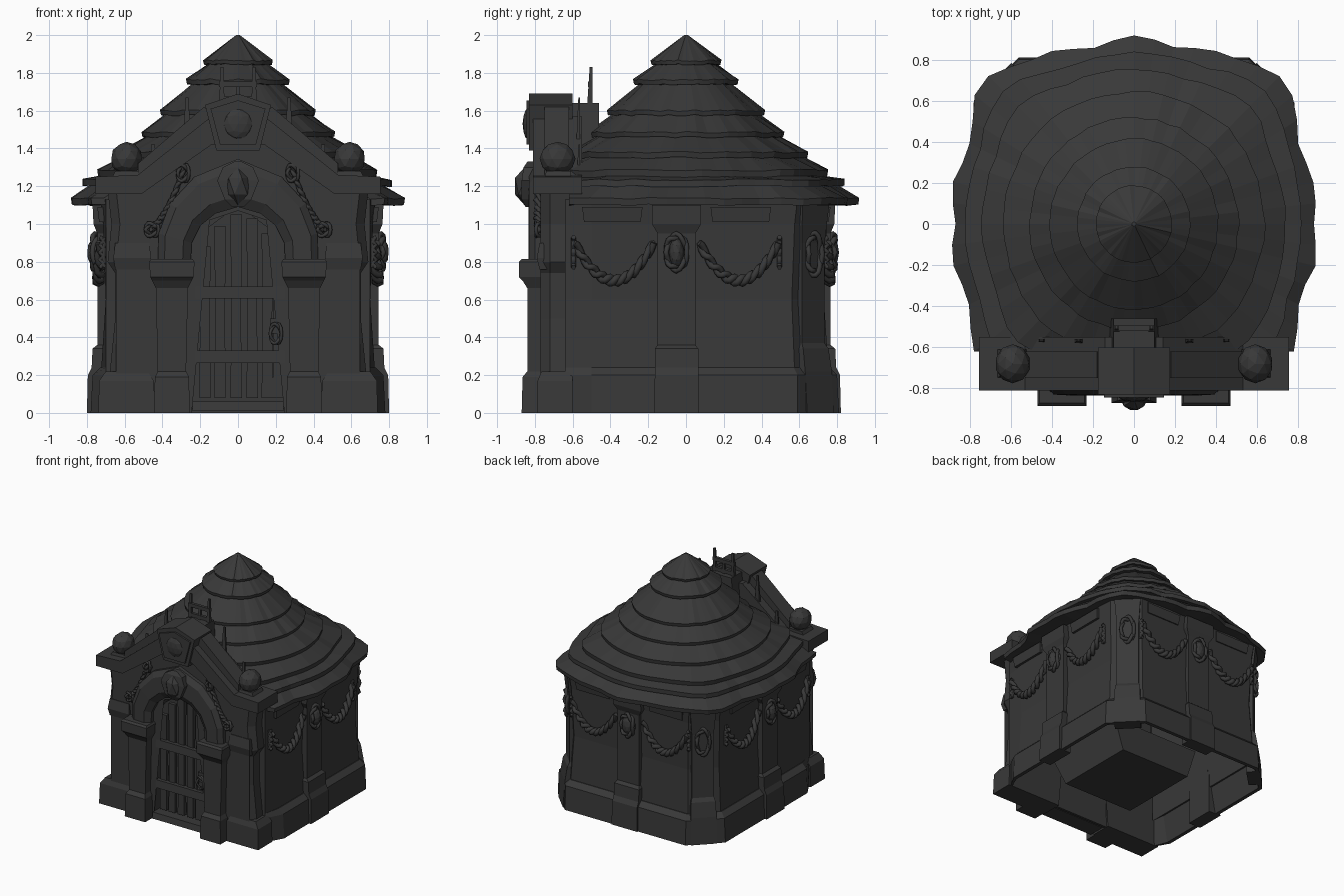
import bpy, bmesh, math, random
from mathutils import Matrix, Vector

if "Cube" in bpy.data.objects:
    bpy.data.objects.remove(bpy.data.objects["Cube"])

random.seed(4)
stone = bpy.data.materials.new("charcoal_stone")
stone.diffuse_color = (0.04, 0.04, 0.04, 1)
stone.use_nodes = True
stone.node_tree.nodes["Principled BSDF"].inputs["Base Color"].default_value = stone.diffuse_color
I = Matrix.Identity(4)


def rot(deg):
    return Matrix.Rotation(math.radians(deg), 4, 'Z')


def finish(name, bm):
    bmesh.ops.recalc_face_normals(bm, faces=bm.faces)
    me = bpy.data.meshes.new(name)
    bm.to_mesh(me)
    bm.free()
    me.materials.append(stone)
    ob = bpy.data.objects.new(name, me)
    bpy.context.collection.objects.link(ob)
    return ob


def loft(name, rings, M=I, wrap=False):
    """Skin equal-length rings; cap the ends or wrap last ring to first."""
    bm = bmesh.new()
    vs = [[bm.verts.new(M @ Vector(p)) for p in r] for r in rings]
    n = len(rings[0])
    for a, b in zip(vs, vs[1:] + (vs[:1] if wrap else [])):
        for i in range(n):
            j = (i + 1) % n
            bm.faces.new((a[i], a[j], b[j], b[i]))
    if not wrap:
        caps = [bm.faces.new(vs[0]), bm.faces.new(vs[-1])]
        bmesh.ops.triangulate(bm, faces=caps)
    return finish(name, bm)


def block(name, levels, u=0, back=0.6, M=I):
    """Tapered block; levels are (z, half width, front distance)."""
    return loft(name, [[(u - h, -d, z), (u + h, -d, z), (u + h, -back, z), (u - h, -back, z)]
                       for z, h, d in levels], M)


def prism(name, pts, y0, y1):
    return loft(name, [[(x, y, z) for x, z in pts] for y in (y0, y1)])


def both(half):
    """Mirror a right half outline (bottom to centre) into a full outline."""
    return half + [(-x, z) for x, z in reversed(half) if x > 0]


def ball(name, loc, size, subdiv=2):
    bm = bmesh.new()
    bmesh.ops.create_icosphere(bm, subdivisions=subdiv, radius=1,
                               matrix=Matrix.LocRotScale(Vector(loc), None, Vector(size)))
    return finish(name, bm)


def rope(name, path, M=I, r=0.017, n=30, turns=4, closed=False):
    """Two strands twisted round path(t), which gives (u, distance, z)."""
    cu = bpy.data.curves.new(name, 'CURVE')
    cu.dimensions = '3D'
    cu.bevel_depth, cu.bevel_resolution, cu.use_fill_caps = r, 1, True
    for ph in (0, math.pi):
        sp = cu.splines.new('POLY')
        sp.points.add(n - 1)
        sp.use_cyclic_u = closed
        for i in range(n):
            t = i / (n if closed else n - 1)
            u, d, z = path(t)
            a = t * turns * 2 * math.pi + ph
            q = M @ Vector((u, -d - r * math.cos(a), z + r * math.sin(a)))
            sp.points[i].co = (*q, 1)
    tmp = bpy.data.objects.new(name, cu)
    bm = bmesh.new()
    bm.from_mesh(bpy.data.meshes.new_from_object(tmp))
    bpy.data.objects.remove(tmp)
    return finish(name, bm)


def plan(z, w, c, yf=-0.64):
    half = [(min(w, .70), yf), (w, -.5), (w, w + .03 - c), (w - c, w + .03)]
    return [(x, y, z) for x, y in half + [(-x, y) for x, y in reversed(half)]]


# Thin hollow base course, concave walls and the inner floor box
loft("base_course", [plan(0.0, .78, .22), plan(.2, .77, .21), plan(.24, .73, .19),
                     plan(.24, .71, .18, -.62), plan(0.0, .75, .2, -.62)], wrap=True)
loft("walls", [plan(.22, .725, .18), plan(.6, .70, .17), plan(1.0, .715, .17), plan(1.13, .73, .17),
               plan(1.13, .71, .16, -.62), plan(.6, .68, .16, -.62), plan(.22, .70, .17, -.62)], wrap=True)
block("floor_box", [(.05, .32, .38), (.3, .40, .46)], .04, -.30)

# Layered roof with ragged rims, cut straight behind the gable
profile = [(.185, 1.865), (.18, 1.845), (.16, 1.845), (.275, 1.765), (.27, 1.74), (.24, 1.74),
           (.41, 1.60), (.405, 1.575), (.38, 1.58), (.51, 1.485), (.505, 1.46), (.48, 1.465),
           (.635, 1.38), (.63, 1.35), (.61, 1.355), (.74, 1.285), (.735, 1.25), (.71, 1.255),
           (.82, 1.235), (.82, 1.20), (.78, 1.205), (.885, 1.135), (.88, 1.10), (.70, 1.11)]
N = 56
rings = [[(.01 * math.cos(2 * math.pi * i / N), .01 * math.sin(2 * math.pi * i / N), 2.0) for i in range(N)]]
for k, (r, z) in enumerate(profile):
    if k % 3 == 0:
        jit = [random.uniform(-.007, .007) for _ in range(N)]
    ring = []
    for i in range(N):
        a = 2 * math.pi * i / N
        corner = max(0, (r - .6) / .28) * .11 * math.sin(2 * a) ** 8
        lobe = .014 * math.cos(14 * (a - math.pi / 2)) if k in (21, 22) else 0
        rr = r + corner + lobe + jit[i] * min(1, r * 1.5)
        ring.append((rr * math.cos(a), max(rr * math.sin(a) * 1.015, -.62), z + jit[i] * .7))
    rings.append(ring)
loft("layered_roof", rings)

# Pilasters, medallions and rope swags on the side and back walls
for side, deg, s, k in (("right", 90, -.05, 0), ("left", -90, .05, 0), ("back", 180, 0, .02)):
    M = Matrix.Translation((0, k, 0)) @ rot(deg)
    block(side + "_pilaster", [(.0, .12, .80), (.2, .115, .795), (.24, .115, .775), (.34, .115, .77),
                               (.36, .1, .745), (.95, .1, .745), (1.0, .13, .765), (1.1, .13, .77)], s, .69, M)
    ball(side + "_medallion", M @ Vector((s, -.75, .85)), (.05, .04, .08))
    rope(side + "_medallion_ring", lambda t: (s + .055 * math.cos(6.283 * t), .757,
         .85 + .085 * math.sin(6.283 * t)), M, .014, 20, 3, True)
    for e in (-1, 1):
        rope(side + "_swag", lambda t: (s + e * .33 + .21 * (2 * t - 1), .72 + .02 * math.sin(3.14 * t),
             .90 - .2 * (1 - (2 * t - 1) ** 2)), M, .018, 32, 5)
        rope(side + "_swag_tail", lambda t: (s + e * .545, .72, .93 - .16 * t), M, .013, 10, 2)
        block(side + "_frieze_slab", [(1.01, .15, .735), (1.09, .16, .745)], s + e * .34, .68, M)

# Chamfered back corner pilasters
for e, side in ((1, "right"), (-1, "left")):
    M = Matrix.Translation((-.015 * e, .03, 0)) @ rot(135 * e)
    block(side + "_corner_pilaster", [(.0, .1, .965), (.22, .1, .95), (.34, .095, .93), (.37, .085, .91),
                                      (.9, .085, .91), (1.1, .1, .93)], 0, .86, M)
    rope(side + "_corner_ring", lambda t: (.05 * math.cos(6.283 * t), .915,
         .84 + .1 * math.sin(6.283 * t)), M, .014, 22, 3, True)

# Gabled facade with softened corners, each half cut round the door opening
opening = [(0, 1.07), (.15, 1.02), (.235, .9), (.245, 0.0)]
right_half = opening + [(.69, 0.0), (.68, .2), (.65, .5), (.65, .74), (.69, .80), (.67, 1.0),
                        (.69, 1.18), (.5, 1.2), (.14, 1.5), (0, 1.5)]
for s, nm in ((1, "right"), (-1, "left")):
    loft(nm + "_facade", [[(s * (x - c if x > .6 else x), y, z) for x, z in right_half]
                          for c, y in ((.045, -.77), (0, -.72), (0, -.6))])
    block(nm + "_facade_band", [(.76, .09, .775), (.82, .10, .79), (.9, .09, .775)], s * .56, .62)
prism("door_recess", both([(.27, 0.02), (.27, .9), (0, 1.1)]), -.68, -.64)

# Rounded pointed arch swept from outer and inner edges, with a bulging keystone
arch_out = both([(.425, .79), (.42, .95), (.36, 1.11), (.23, 1.25), (0, 1.345)])
arch_in = both([(.25, .79), (.245, .90), (.20, .99), (.12, 1.055), (0, 1.09)])
section = [(0, -.75), (0, -.80), (.2, -.83), (.75, -.835), (1, -.80), (1, -.75)]
loft("door_arch", [[(o[0] + (i[0] - o[0]) * f, y, o[1] + (i[1] - o[1]) * f) for f, y in section]
                   for o, i in zip(arch_out, arch_in)])
block("keystone", [(1.09, .03, .85), (1.13, .07, .87), (1.23, .11, .87), (1.30, .08, .86), (1.33, .02, .84)], 0, .78)
ball("keystone_relief", (0, -.855, 1.2), (.07, .058, .1), 1)

# Coping with flat ends, and the narrower rail on top
prism("gable_coping", both([(.51, 1.16), (.755, 1.16), (.755, 1.25), (.53, 1.26), (.14, 1.57), (0, 1.57)])
      + [(-.14, 1.42), (.14, 1.42)], -.81, -.55)
for s in (-1, 1):
    prism("coping_rail", [(s * x, z) for x, z in ((.53, 1.25), (.53, 1.32), (.18, 1.62), (.1, 1.55))], -.75, -.62)
    ball("coping_ball", (s * .59, -.68, 1.345), (.085, .095, .09))
    block("ball_foot", [(1.24, .08, .75), (1.28, .06, .74)], s * .59, .61)
    block("coping_spike", [(1.45, .02, .58), (1.67, .008, .57)], s * .27, .56)
    block("coping_chip", [(1.2, .02, .58), (1.42, .01, .57)], s * .45, .56)

# Plaque with a worn relief, and the broken frame behind it
prism("gable_plaque", both([(.115, 1.39), (.175, 1.63), (0, 1.69)]), -.83, -.6)
prism("plaque_rim", both([(.095, 1.42), (.145, 1.61), (0, 1.655)]), -.845, -.82)
ball("plaque_relief", (0, -.835, 1.53), (.08, .03, .085))
block("frame_foot", [(1.4, .12, .60), (1.64, .10, .60)], 0, .46)
for x in (-.085, 0, .085):
    block("frame_post", [(1.6, .015, .525), (1.83 if x else 1.74, .008, .51)], x, .495)
for z in (1.66, 1.74):
    block("frame_bar", [(z - .015, .1, .52), (z + .015, .1, .52)], 0, .495)

# Door columns, plinths and hanging ropes on both sides
for s, nm in ((-1, "left"), (1, "right")):
    block(nm + "_column", [(0, .095, .87), (.19, .09, .865), (.22, .075, .84), (.66, .085, .84),
                           (.70, .105, .865), (.72, .115, .885), (.80, .12, .885), (.815, .11, .87)], s * .35, .72)
    block(nm + "_front_plinth", [(0, .15, .79), (.17, .145, .785), (.22, .11, .765)], s * .59, .6)
    rope(nm + "_front_rope", lambda t: (s * (.28 + .18 * t), .785, 1.31 - .34 * t - .05 * math.sin(3.14 * t)),
         I, .012, 24, 5)
    rope(nm + "_rope_ring", lambda t: (s * .455 + .035 * math.cos(6.283 * t), .785,
         .97 + .03 * math.sin(6.283 * t)), I, .01, 14, 2, True)
    rope(nm + "_rope_knot", lambda t: (s * .29 + .03 * math.cos(6.283 * t), .79,
         1.27 + .04 * math.sin(6.283 * t)), I, .01, 14, 2, True)

# Plank door with two rails, threshold and ring handle
for x, top in ((-.175, .88), (-.095, .99), (-.01, 1.05), (.075, 1.03), (.155, .95), (.215, .85)):
    block("door_plank", [(.08, .03, .745), (.5, .026, .74), (top, .03, .745)], x, .715)
for z in (.30, .64):
    block("door_rail", [(z - .035, .235, .775), (z + .03, .235, .77)], .01, .73)
block("threshold", [(.01, .24, .80), (.06, .24, .79)], 0, .66)
block("door_lock", [(.42, .03, .775), (.5, .03, .775)], .2, .73)
rope("door_ring", lambda t: (.2 + .03 * math.cos(6.283 * t), .785, .42 + .05 * math.sin(6.283 * t)),
     I, .009, 14, 2, True)
